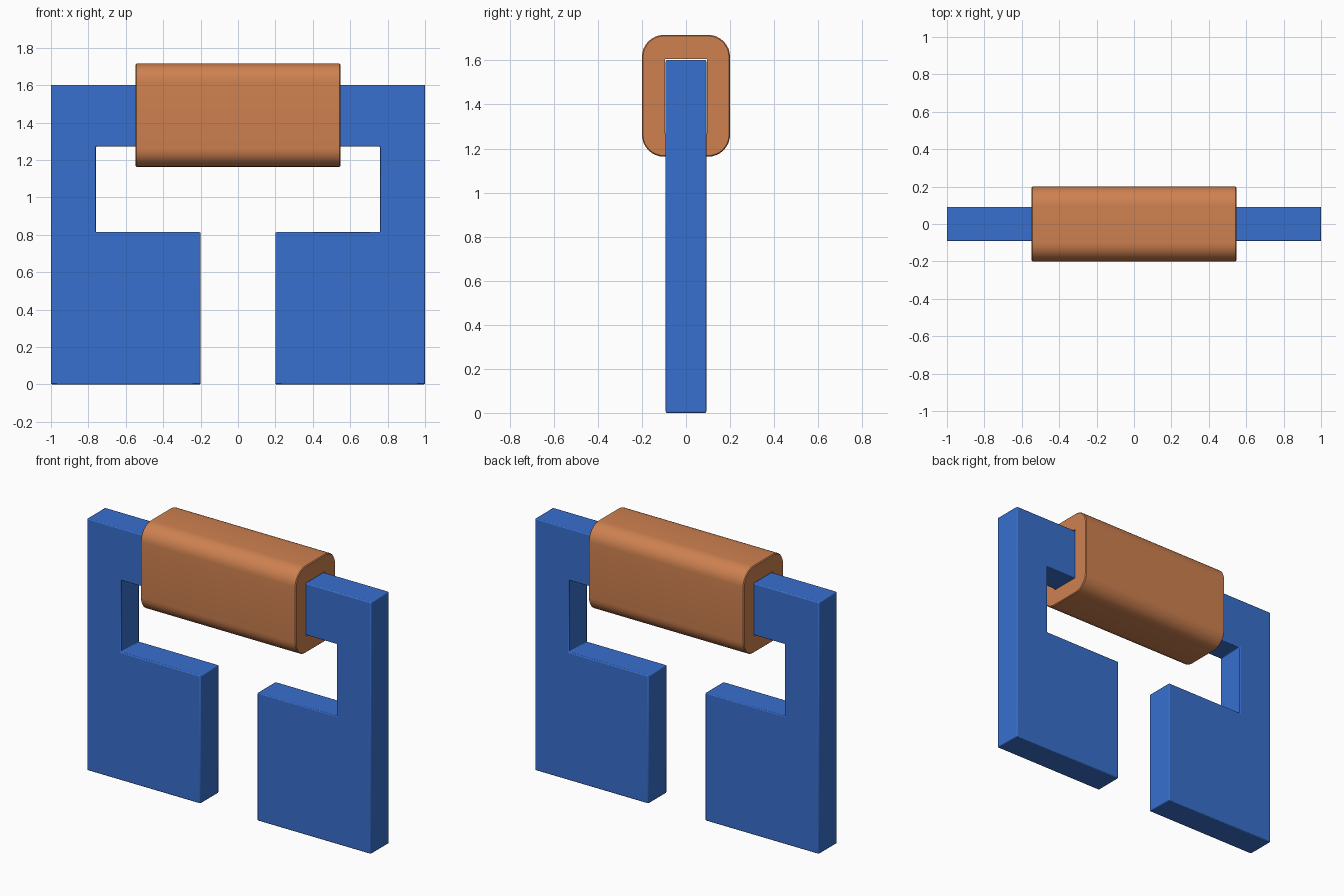
import bpy, bmesh, math

if "Cube" in bpy.data.objects:
    bpy.data.objects.remove(bpy.data.objects["Cube"])


def finish(name, bm, color, bevel=0):
    bmesh.ops.recalc_face_normals(bm, faces=bm.faces)
    mesh = bpy.data.meshes.new(name)
    bm.to_mesh(mesh)
    bm.free()
    obj = bpy.data.objects.new(name, mesh)
    bpy.context.collection.objects.link(obj)
    mat = bpy.data.materials.new(name + "_color")
    mat.diffuse_color = color
    mat.use_nodes = True
    mat.node_tree.nodes["Principled BSDF"].inputs["Base Color"].default_value = mat.diffuse_color
    mesh.materials.append(mat)
    if bevel:
        mod = obj.modifiers.new("soft_edges", 'BEVEL')
        mod.width = bevel
        mod.segments = 2
    bpy.ops.object.select_all(action='DESELECT')
    obj.select_set(True)
    bpy.context.view_layer.objects.active = obj
    bpy.ops.object.shade_smooth_by_angle(angle=math.radians(35))
    return obj


def rounded_rect(hy, z0, z1, r, seg=8):
    pts = []
    corners = ((hy - r, z1 - r), (-hy + r, z1 - r), (-hy + r, z0 + r), (hy - r, z0 + r))
    for i, (y, z) in enumerate(corners):
        for s in range(seg + 1):
            a = math.pi / 2 * (i + s / seg)
            pts.append((y + r * math.cos(a), z + r * math.sin(a)))
    return pts


# Core: half outline mirrored across x = 0, then extruded in depth
half = [(0.76, 1.272), (0.76, 0.814), (0.2, 0.814), (0.2, 0), (1, 0), (1, 1.602)]
outline = half + [(-x, z) for x, z in reversed(half)]
bm = bmesh.new()
face = bm.faces.new([bm.verts.new((x, -0.092, z)) for x, z in outline])
ext = bmesh.ops.extrude_face_region(bm, geom=[face])
verts = [v for v in ext["geom"] if isinstance(v, bmesh.types.BMVert)]
bmesh.ops.translate(bm, verts=verts, vec=(0, 0.184, 0))
finish("magnetic_core", bm, (0.04, 0.16, 0.62, 1), 0.006)

# Coil: hollow rounded sleeve around the upper bar, lofted as a closed loop of rings
X, E = 0.547, 0.005
outer = rounded_rect(0.2, 1.163, 1.716, 0.1)
edge = rounded_rect(0.2 - E, 1.163 + E, 1.716 - E, 0.1 - E)
hole = rounded_rect(0.096, 1.268, 1.607, 0.003)
rings = [(-X, hole), (-X, edge), (-X + E, outer), (X - E, outer), (X, edge), (X, hole)]
bm = bmesh.new()
loops = [[bm.verts.new((x, y, z)) for y, z in pts] for x, pts in rings]
for a, b in zip(loops, loops[1:] + loops[:1]):
    for i in range(len(a)):
        j = (i + 1) % len(a)
        bm.faces.new((a[i], a[j], b[j], b[i]))
finish("coil_winding", bm, (0.62, 0.22, 0.08, 1))
